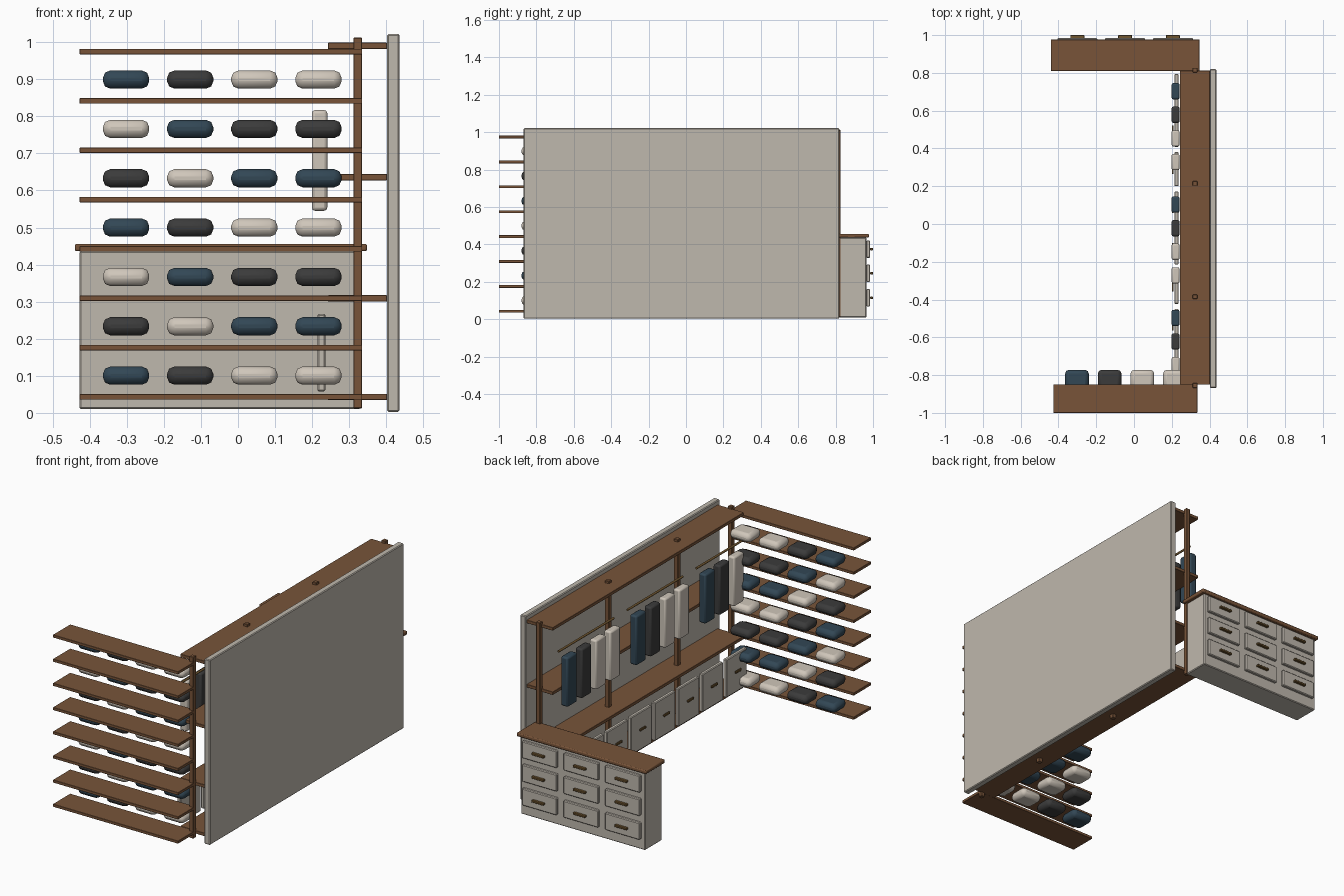
import bpy

if "Cube" in bpy.data.objects:
    bpy.data.objects.remove(bpy.data.objects["Cube"])


def make_mat(name, rgb):
    m = bpy.data.materials.new(name)
    lin = [(c / 255 / 12.92 if c / 255 <= 0.04045 else ((c / 255 + 0.055) / 1.055) ** 2.4) for c in rgb]
    m.diffuse_color = (*lin, 1)
    m.use_nodes = True
    m.node_tree.nodes["Principled BSDF"].inputs["Base Color"].default_value = m.diffuse_color
    return m


PAINT = make_mat("grey_beige_paint", (191, 184, 173))
CREAM = make_mat("cream_cloth", (207, 198, 186))
WOOD = make_mat("brown_wood", (120, 84, 57))
BLUE = make_mat("slate_blue_cloth", (50, 71, 85))
DARK = make_mat("charcoal_cloth", (59, 59, 59))
BRASS = make_mat("dull_brass", (112, 86, 48))
CLOTH = [BLUE, DARK, CREAM]


def box(name, x, y, z, mat, bevel=0.0, segments=1):
    """Box from (min, max) ranges on each axis, optionally bevelled."""
    size = [r[1] - r[0] for r in (x, y, z)]
    bpy.ops.mesh.primitive_cube_add(size=1, location=[sum(r) / 2 for r in (x, y, z)])
    ob = bpy.context.object
    ob.name = name
    ob.scale = size
    bpy.ops.object.transform_apply(location=False, rotation=False, scale=True)
    ob.data.materials.append(mat)
    if bevel:
        mod = ob.modifiers.new("bevel", 'BEVEL')
        mod.width = bevel
        mod.segments = segments
        if segments > 1:
            bpy.ops.object.shade_smooth_by_angle()
    return ob


def around(c, half):
    return (c - half, c + half)


# Back panel
box("back_panel", (0.402, 0.436), (-0.868, 0.82), (0.003, 1.022), PAINT, 0.004)

# Long shelves in front of the panel
for name, z in (("base_shelf", 0.043), ("bench_shelf", 0.309), ("middle_shelf", 0.636), ("top_shelf", 0.99)):
    box(name, (0.243, 0.402), (-0.85, 0.812), around(z, 0.0085), WOOD, 0.001)

# Upright posts
for y in (0.815, 0.215, -0.385, -0.855):
    box("post", around(0.323, 0.012), around(y, 0.012), (0.012, 1.012), WOOD, 0.002)

# End shelves with folded clothes between them
for i in range(8):
    z = 0.043 + i * 0.1331
    box("end_shelf", (-0.427, 0.335), (-1.0, -0.85), around(z, 0.0075), WOOD, 0.001)
    if i == 7:
        break
    for j in range(4):
        box("folded_cloth", around(-0.302 + j * 0.173, 0.0625), (-0.88, -0.772),
            around(z + 0.0575, 0.0245), CLOTH[(min(j, 2) + i) % 3], 0.02, 2)

# Hanging rails and garments, one set per bay
for bay in range(3):
    y0 = 0.703 - bay * 0.6
    bpy.ops.mesh.primitive_cylinder_add(vertices=12, radius=0.006, depth=0.48,
                                        location=(0.25, y0 - 0.19, 0.843), rotation=(1.5708, 0, 0))
    rail = bpy.context.object
    rail.name = "hanging_rail"
    rail.data.materials.append(BRASS)
    bpy.ops.object.shade_smooth_by_angle()
    for j in range(4 if bay < 2 else 3):
        box("hanging_garment", (0.199, 0.241), around(y0 - j * 0.125, 0.043), (0.545, 0.817),
            CLOTH[min(j, 2)], 0.009, 2)

# Low doors with pulls under the bench shelf
for i in range(8):
    y = 0.705 - i * 0.2075
    box("low_door", (0.214, 0.236), around(y, 0.09), (0.058, 0.267), PAINT, 0.004)
    box("door_pull", (0.2, 0.21), around(y, 0.025), around(0.175, 0.006), BRASS, 0.002)

# Drawer chest with overhanging top
box("drawer_chest", (-0.427, 0.33), (0.82, 0.965), (0.01, 0.437), PAINT, 0.004)
box("chest_top", (-0.44, 0.348), (0.81, 0.978), (0.436, 0.456), WOOD, 0.005, 2)

# Drawer fronts and pulls, three by three
for x in (-0.3, -0.047, 0.206):
    for z in (0.115, 0.246, 0.375):
        box("drawer_front", around(x, 0.106), (0.965, 0.984), around(z, 0.047), PAINT, 0.004)
        box("drawer_pull", around(x, 0.037), (0.984, 1.0), around(z, 0.006), BRASS, 0.002)
